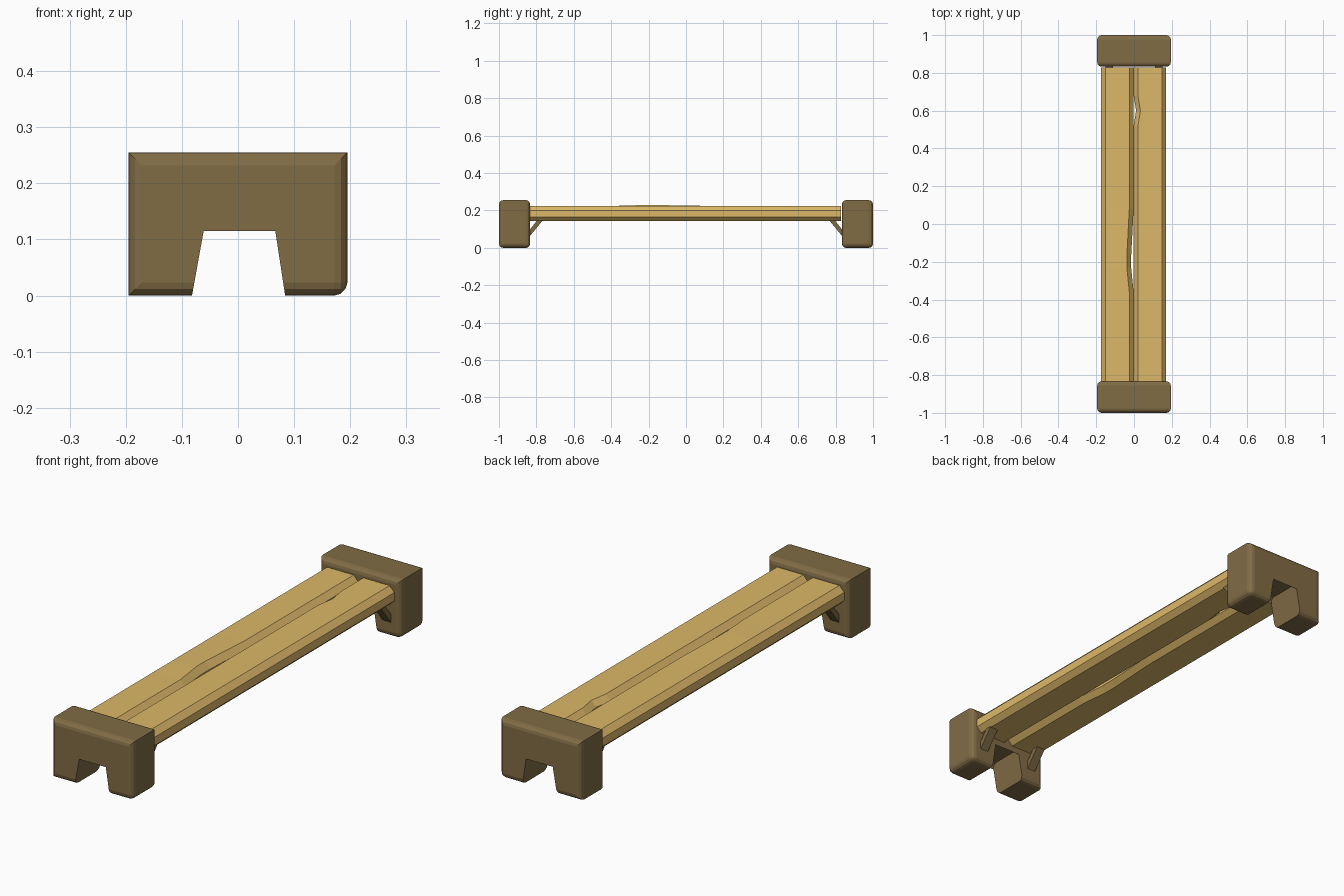
import bpy, bmesh

if "Cube" in bpy.data.objects:
    bpy.data.objects.remove(bpy.data.objects["Cube"])


def material(name, rgb):
    m = bpy.data.materials.new(name)
    m.diffuse_color = (*rgb, 1)
    m.use_nodes = True
    m.node_tree.nodes["Principled BSDF"].inputs["Base Color"].default_value = m.diffuse_color
    return m


DARK = material("dark_wood", (0.22, 0.15, 0.06))
LIGHT = material("light_wood", (0.72, 0.48, 0.14))


def finish(name, bm, mat):
    bmesh.ops.recalc_face_normals(bm, faces=bm.faces[:])
    me = bpy.data.meshes.new(name)
    bm.to_mesh(me)
    bm.free()
    me.materials.append(mat)
    ob = bpy.data.objects.new(name, me)
    bpy.context.collection.objects.link(ob)
    return ob


def loft(sections):
    """Join closed rings of points into a capped solid."""
    bm = bmesh.new()
    rings = [[bm.verts.new(p) for p in s] for s in sections]
    n = len(rings[0])
    for a, b in zip(rings, rings[1:]):
        for i in range(n):
            j = (i + 1) % n
            bm.faces.new((a[i], a[j], b[j], b[i]))
    bm.faces.new(rings[0])
    bm.faces.new(rings[-1])
    return bm


# End blocks: arched profile with softened outer edges
ARCH = [(-0.195, 0), (-0.082, 0), (-0.057, 0.138), (0.063, 0.138),
        (0.084, 0), (0.195, 0), (0.195, 0.255), (-0.195, 0.255)]


def end_block(name, side):
    bm = loft([[(x, side * y, z) for x, z in ARCH] for y in (0.833, 1.0)])
    edges = []
    for e in bm.edges:
        a, b = (v.co for v in e.verts)
        if abs(a.y - b.y) < 1e-4:
            # rim edges, leaving the sides of the arch crisp
            slanted = abs(a.x - b.x) > 1e-4 and abs(a.z - b.z) > 1e-4
            if not slanted:
                edges.append(e)
        elif a.x > 0.19 and a.z < 0.01:
            edges.append(e)
    bmesh.ops.bevel(bm, geom=edges, offset=0.023, segments=3, profile=0.5,
                    affect='EDGES', clamp_overlap=True)
    finish(name, bm, DARK)


end_block("front_end_block", -1)
end_block("back_end_block", 1)


# Seat planks: chamfered section, with a chipped inner edge
def plank(name, outer, inner, chips):
    s = 1 if outer > inner else -1
    c = 0.023
    secs = []
    for y, chip, lift in chips:
        edge = inner + s * chip
        secs.append([(outer, y, 0.165), (outer, y, 0.201),
                     (outer - s * c, y, 0.225), (edge + s * c, y, 0.225 + lift),
                     (edge, y, 0.201), (edge, y, 0.165),
                     (edge + s * c, y, 0.143), (outer - s * c, y, 0.143)])
    finish(name, loft(secs), LIGHT)


plank("left_plank", -0.175, -0.002,
      [(-0.84, 0, 0), (-0.36, 0, 0), (-0.23, 0.013, 0.004),
       (-0.17, 0.013, 0.004), (0.08, 0, 0), (0.828, 0, 0)])
plank("right_plank", 0.17, -0.002,
      [(-0.84, 0, 0), (0.52, 0, 0), (0.6, 0.013, 0), (0.68, 0, 0), (0.828, 0, 0)])

# Diagonal braces between legs and planks
BRACE = [(0.845, 0.05), (0.765, 0.148), (0.795, 0.148), (0.845, 0.085)]
for end, sy in (("front", -1), ("back", 1)):
    for hand, sx in (("left", -1), ("right", 1)):
        bm = loft([[(sx * x, sy * y, z) for y, z in BRACE] for x in (0.11, 0.15)])
        finish(f"{end}_{hand}_brace", bm, DARK)
